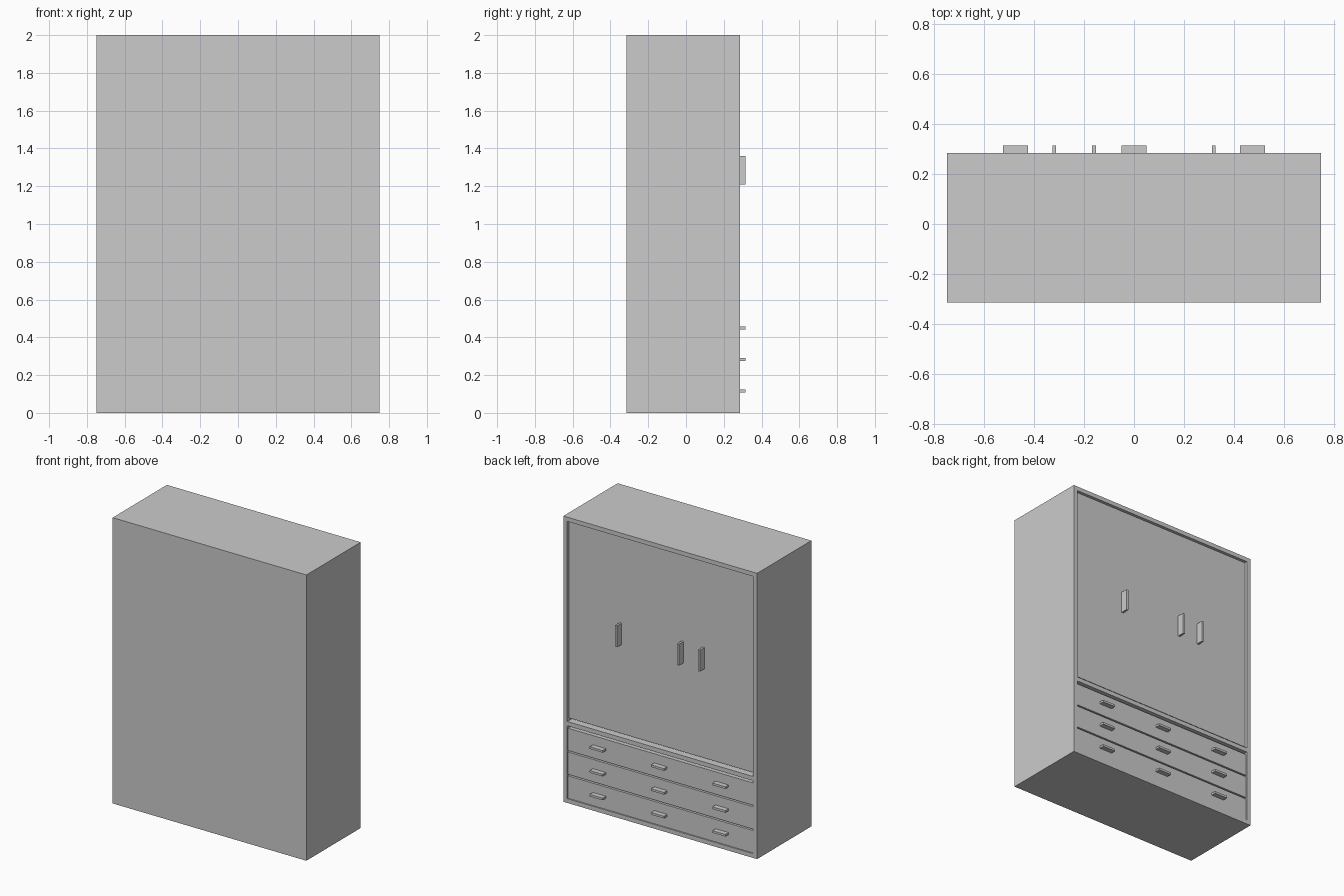
import bpy

if "Cube" in bpy.data.objects:
    bpy.data.objects.remove(bpy.data.objects["Cube"])

W, H, T = 1.5, 2.0, 0.03          # width, height, panel thickness
BACK, FRONT = -0.315, 0.285       # carcass depth range (doors face +y)
INNER = W / 2 - T


def box(name, x0, x1, y0, y1, z0, z1):
    """Axis-aligned box between two corners."""
    bpy.ops.mesh.primitive_cube_add(
        size=1, location=((x0 + x1) / 2, (y0 + y1) / 2, (z0 + z1) / 2))
    ob = bpy.context.object
    ob.name = name
    ob.scale = (x1 - x0, y1 - y0, z1 - z0)
    bpy.ops.object.transform_apply(location=False, rotation=False, scale=True)
    return ob


# Carcass panels
for side, s in (("left", -1), ("right", 1)):
    a, b = sorted((s * INNER, s * W / 2))
    box(f"side_panel_{side}", a, b, BACK, FRONT, 0, H)
box("top_panel", -INNER, INNER, BACK, FRONT, H - T, H)
box("bottom_panel", -INNER, INNER, BACK, FRONT, 0, T)
box("back_panel", -INNER, INNER, BACK, BACK + 0.02, T, H - T)
box("divider_shelf", -INNER, INNER, BACK + 0.02, FRONT, 0.54, 0.57)

# Three recessed doors with vertical handles
door_w = 2 * INNER / 3
door_face = FRONT - 0.02
for i, hx in enumerate((-0.32, -0.16, 0.32)):
    x0 = -INNER + i * door_w
    box(f"door_{i + 1}", x0 + 0.001, x0 + door_w - 0.001,
        door_face - 0.02, door_face, 0.587, H - T - 0.001)
    box(f"door_handle_{i + 1}", hx - 0.0075, hx + 0.0075,
        door_face, 0.315, 1.21, 1.36)

# Three wide drawers, each with three horizontal handles
pitch = 0.5 / 3
drawer_face = FRONT - 0.005
for r in range(3):
    z0 = T + r * pitch
    box(f"drawer_{r + 1}", -INNER + 0.002, INNER - 0.002,
        BACK + 0.03, drawer_face, z0 + 0.002, z0 + pitch - 0.008)
    zc = z0 + pitch / 2 + 0.003
    for c, hx in enumerate((-0.475, 0, 0.475)):
        box(f"drawer_handle_{r + 1}_{c + 1}", hx - 0.05, hx + 0.05,
            drawer_face, 0.315, zc - 0.0075, zc + 0.0075)
